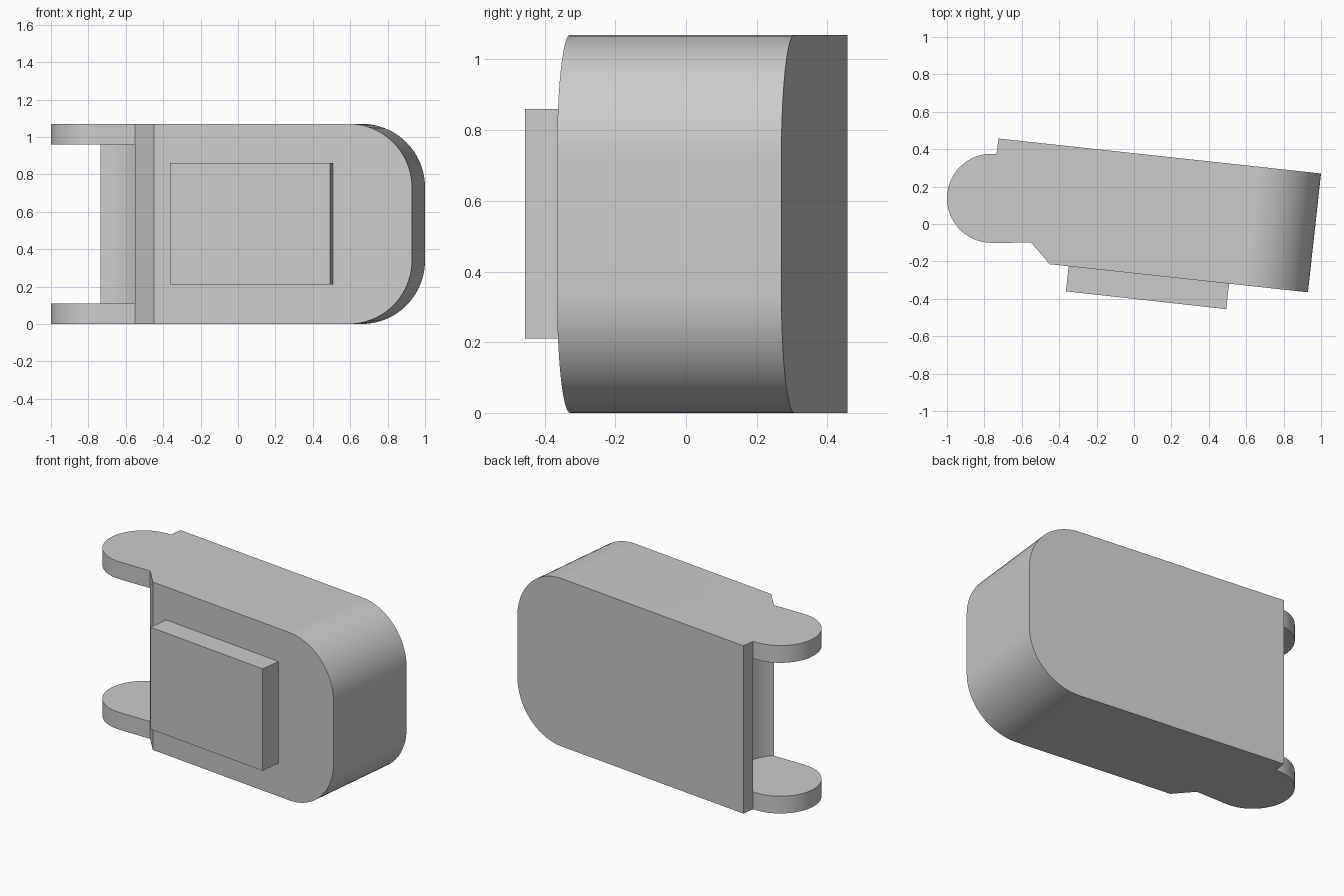
import bpy
import bmesh
from math import cos, sin, radians, atan2
from mathutils import Vector

cube = bpy.data.objects.get("Cube")
if cube:
    bpy.data.objects.remove(cube, do_unlink=True)

HEIGHT = 1.07
LUG = 0.11          # thickness of each hinge lug
CORNER = 0.34       # rounding of the free end

grey = bpy.data.materials.new("plain grey")
grey.use_nodes = True
colour = (0.6, 0.6, 0.6, 1)
grey.diffuse_color = colour
grey.node_tree.nodes["Principled BSDF"].inputs["Base Color"].default_value = colour


def arc(centre, radius, start, end, steps):
    """Points along a circular arc, angles in radians."""
    return [(centre[0] + radius * cos(start + (end - start) * i / steps),
             centre[1] + radius * sin(start + (end - start) * i / steps))
            for i in range(steps + 1)]


def prism(name, outline, bottom, top, round_end=False):
    """Extrude a plan outline upwards, optionally rounding its +x end."""
    bm = bmesh.new()
    base = bm.faces.new([bm.verts.new((x, y, bottom)) for x, y in outline])
    grown = bmesh.ops.extrude_face_region(bm, geom=[base])["geom"]
    lifted = [v for v in grown if isinstance(v, bmesh.types.BMVert)]
    bmesh.ops.translate(bm, verts=lifted, vec=(0, 0, top - bottom))
    bmesh.ops.recalc_face_normals(bm, faces=bm.faces)
    if round_end:
        edges = [e for e in bm.edges if all(v.co.x > 0.9 for v in e.verts)
                 and abs(e.verts[0].co.z - e.verts[1].co.z) < 0.001]
        bmesh.ops.bevel(bm, geom=edges, offset=CORNER, segments=20,
                        profile=0.5, affect="EDGES", clamp_overlap=False)
    mesh = bpy.data.meshes.new(name)
    bm.to_mesh(mesh)
    bm.free()
    mesh.materials.append(grey)
    obj = bpy.data.objects.new(name, mesh)
    bpy.context.collection.objects.link(obj)
    return obj


def activate(obj):
    bpy.ops.object.select_all(action="DESELECT")
    obj.select_set(True)
    bpy.context.view_layer.objects.active = obj


# Housing with the round hinge end on the left
step, chin = (-0.735, 0.375), (-0.55, -0.1)
hinge = arc((-0.762, 0.1375), 0.238, radians(90), radians(270), 28)
outline = [(-0.725, 0.457), step] + hinge + [chin, (-0.45, -0.215),
                                             (0.93, -0.365), (1.0, 0.27)]
housing = prism("housing", outline, 0, HEIGHT, round_end=True)

# Concave recess between the two hinge lugs
mid = (-0.75, 0.094)
a, b = Vector(step) - Vector(mid), Vector(chin) - Vector(mid)
recess = arc(mid, a.length, atan2(a.y, a.x), atan2(b.y, b.x), 28)
recess[0], recess[-1] = step, chin
recess += [(-0.55, -0.3), (-1.2, -0.3), (-1.2, 0.6), (-0.76, 0.6)]
cutter = prism("recess_cutter", recess, LUG, HEIGHT - LUG)
cutter.hide_render = True

activate(housing)
cut = housing.modifiers.new("recess", "BOOLEAN")
cut.operation = "DIFFERENCE"
cut.solver = "EXACT"
cut.object = cutter
bpy.ops.object.modifier_apply(modifier=cut.name)
bpy.data.objects.remove(cutter, do_unlink=True)
bpy.ops.object.shade_smooth_by_angle(angle=radians(25))

# Raised rectangular pad on the front
prism("front_pad", [(-0.364, -0.36), (0.493, -0.455), (0.509, -0.315), (-0.349, -0.222)],
      0.21, 0.86)
